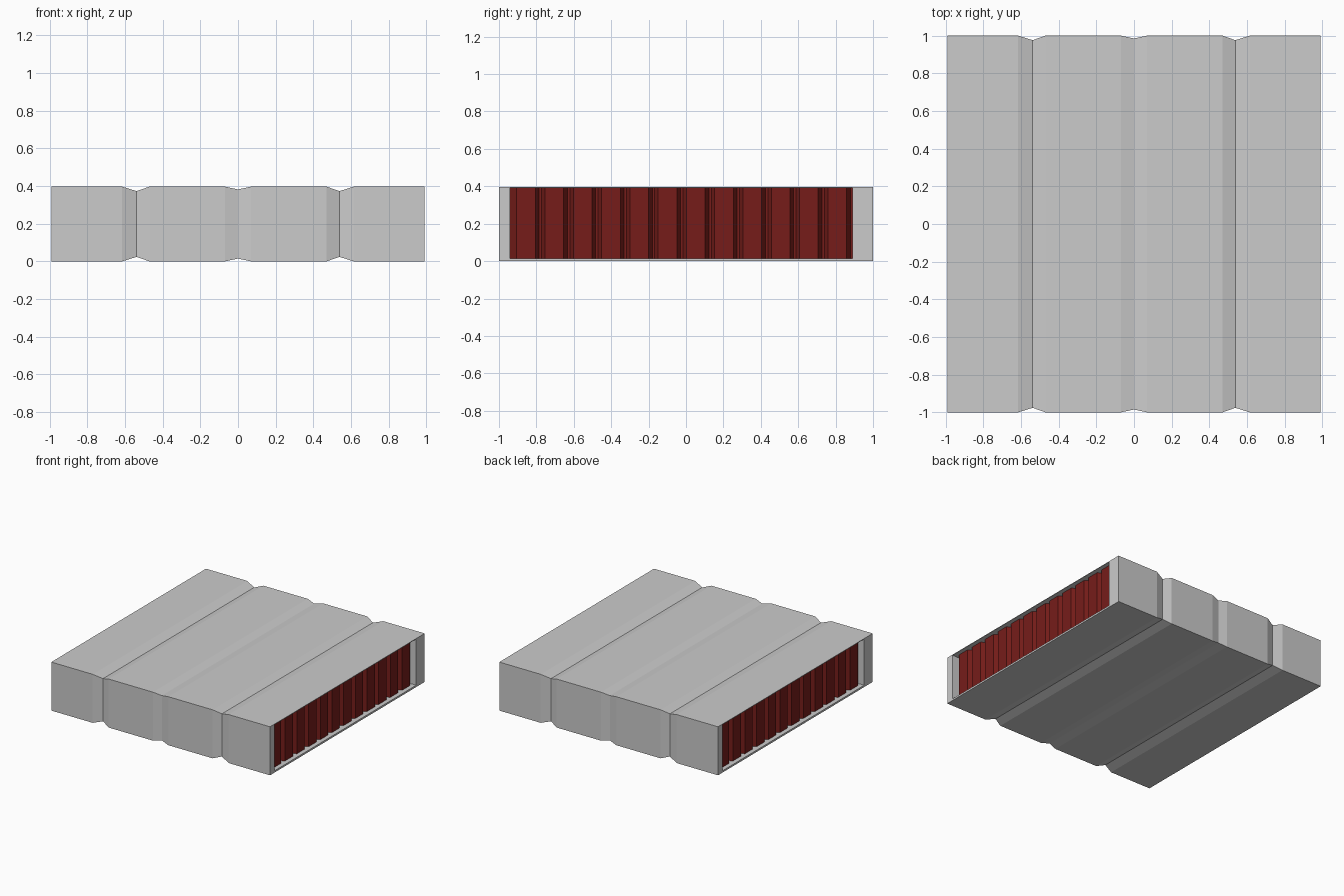
import bpy, bmesh
from math import pi
from mathutils import Matrix

if "Cube" in bpy.data.objects:
    bpy.data.objects.remove(bpy.data.objects["Cube"])

HX, HY, TOP = 0.99, 1.0, 0.397      # overall half length, half width, height
Y0, Y1, Z0, Z1 = -0.94, 0.89, 0.015, 0.392   # end opening on the +x side


def finish(name, bm):
    bmesh.ops.recalc_face_normals(bm, faces=bm.faces)
    mesh = bpy.data.meshes.new(name)
    bm.to_mesh(mesh)
    bm.free()
    obj = bpy.data.objects.new(name, mesh)
    bpy.context.collection.objects.link(obj)
    return obj


def ring(bm, x, y0, y1, z0, z1):
    return [bm.verts.new((x, y, z)) for y, z in
            ((y0, z0), (y1, z0), (y1, z1), (y0, z1))]


# Grooved sleeve: rectangular rings along x, with a recessed pocket at each end
bm = bmesh.new()
stations = [(-HX, 0), (-0.615, 0), (-0.538, 0.024), (-0.47, 0), (-0.07, 0),
            (0, 0.015), (0.07, 0), (0.47, 0), (0.538, 0.024), (0.615, 0), (HX, 0)]
rings = [ring(bm, x, -Y1, -Y0, Z0, Z1) for x in (-0.88, -HX)]
rings += [ring(bm, x, -HY + d, HY - d, d, TOP - d) for x, d in stations]
rings += [ring(bm, x, Y0, Y1, Z0, Z1) for x in (HX, 0.88)]
for a, b in zip(rings, rings[1:]):
    for i in range(4):
        j = (i + 1) % 4
        bm.faces.new((a[i], a[j], b[j], b[i]))
bm.faces.new(rings[0])
bm.faces.new(rings[-1])
finish("grooved_sleeve", bm)

# Red pleated panels filling both end openings
red = bpy.data.materials.new("dark_red")
red.diffuse_color = (0.18, 0.012, 0.01, 1)
red.use_nodes = True
red.node_tree.nodes["Principled BSDF"].inputs["Base Color"].default_value = red.diffuse_color
FRONT, DEEP, PITCH = 0.955, 0.925, 0.1512
profile = [(DEEP, Y0)]
for k in range(12):
    y = -0.905 + k * PITCH
    profile += [(FRONT, y), (FRONT, y + 0.1), (DEEP, y + 0.12)]
    if k < 11:
        profile.append((DEEP, y + 0.133))
profile.append((DEEP, Y1))


def pleated_panel(name, turn):
    bm = bmesh.new()
    cols = [[bm.verts.new((x, y, z)) for z in (Z0, Z1)] for x, y in profile]
    for a, b in zip(cols, cols[1:]):
        bm.faces.new((a[0], b[0], b[1], a[1]))
    bmesh.ops.transform(bm, matrix=Matrix.Rotation(turn, 4, 'Z'), verts=bm.verts)
    finish(name, bm).data.materials.append(red)
    

pleated_panel("pleated_panel_right", 0)
pleated_panel("pleated_panel_left", pi)
